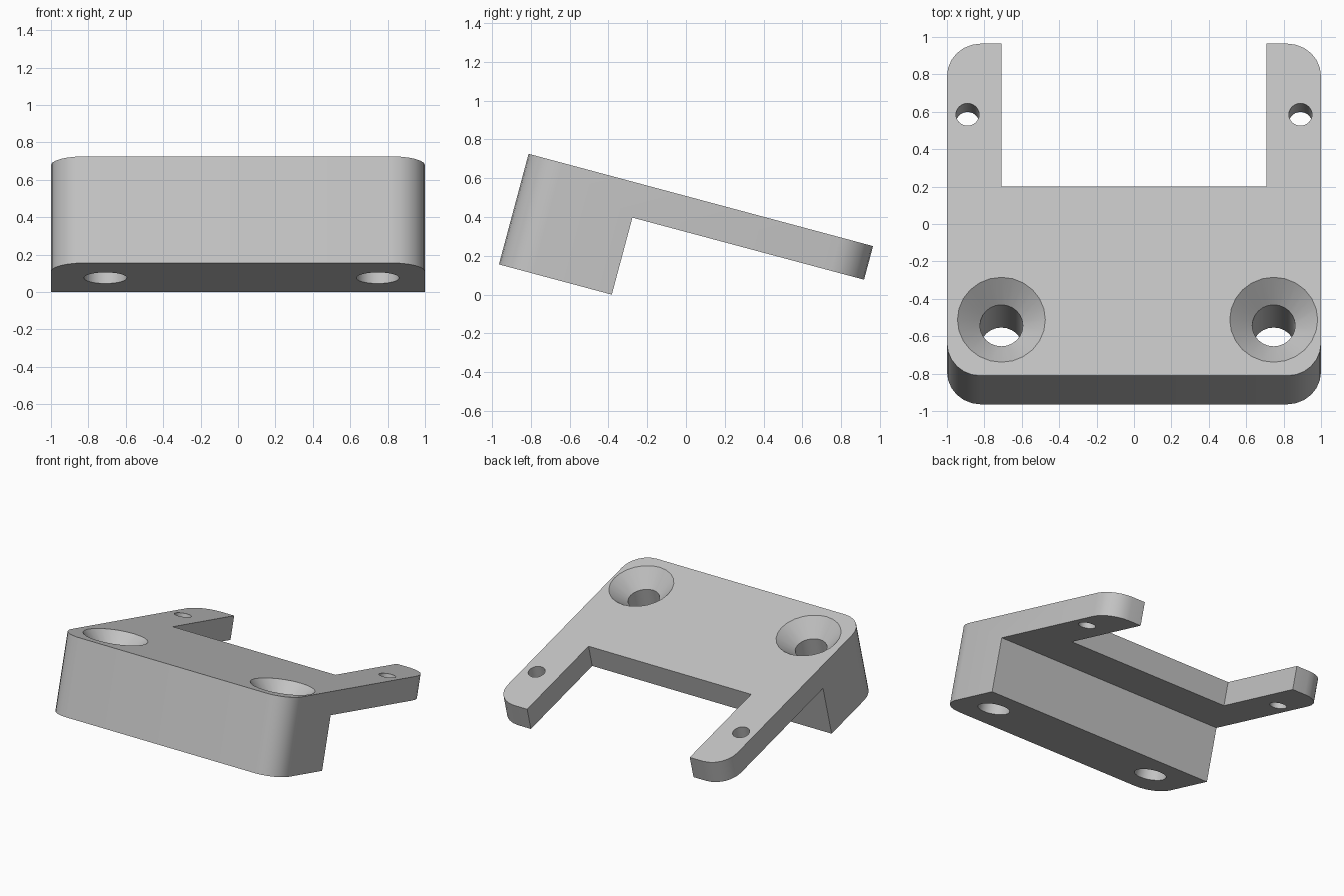
import bpy, bmesh, math
from mathutils import Matrix, Vector

if "Cube" in bpy.data.objects:
    bpy.data.objects.remove(bpy.data.objects["Cube"], do_unlink=True)

# Dimensions in the bracket's own frame: y along the plate, z = 0 on its top face
LENGTH, BLOCK_DEPTH, BLOCK_LENGTH, PLATE = 1.838, 0.59, 0.602, 0.179
CORNER, SLOT_START, SLOT_HALF = 0.18, 1.048, 0.708
TILT = math.radians(15)

grey = bpy.data.materials.new("light_grey")
grey.use_nodes = True
grey.diffuse_color = (0.55, 0.55, 0.55, 1)
grey.node_tree.nodes["Principled BSDF"].inputs["Base Color"].default_value = grey.diffuse_color


def make_object(name, bm):
    bmesh.ops.recalc_face_normals(bm, faces=bm.faces)
    mesh = bpy.data.meshes.new(name)
    bm.to_mesh(mesh)
    bm.free()
    mesh.materials.append(grey)
    obj = bpy.data.objects.new(name, mesh)
    bpy.context.collection.objects.link(obj)
    return obj


def add_cone(bm, x, y, top, bottom, r_top, r_bottom):
    bmesh.ops.create_cone(bm, cap_ends=True, segments=24, radius1=r_bottom,
                          radius2=r_top, depth=top - bottom,
                          matrix=Matrix.Translation((x, y, (top + bottom) / 2)))


def cut(target, name, bm):
    cutter = make_object(name, bm)
    cutter.hide_render = True
    mod = target.modifiers.new(name, 'BOOLEAN')
    mod.operation, mod.solver, mod.object = 'DIFFERENCE', 'EXACT', cutter
    bpy.context.view_layer.objects.active = target
    bpy.ops.object.modifier_apply(modifier=mod.name)
    bpy.data.objects.remove(cutter, do_unlink=True)


# Body: L-shaped side profile extruded across the width
bm = bmesh.new()
profile = [(0, 0), (LENGTH, 0), (LENGTH, -PLATE), (BLOCK_LENGTH, -PLATE),
           (BLOCK_LENGTH, -BLOCK_DEPTH), (0, -BLOCK_DEPTH)]
side = bm.faces.new([bm.verts.new((-1, y, z)) for y, z in profile])
ext = bmesh.ops.extrude_face_region(bm, geom=[side])
bmesh.ops.translate(bm, vec=(2, 0, 0),
                    verts=[v for v in ext["geom"] if isinstance(v, bmesh.types.BMVert)])
bmesh.ops.recalc_face_normals(bm, faces=bm.faces)

# Rounded upright edges at the front and back ends
corners = []
for e in bm.edges:
    a, b = (v.co for v in e.verts)
    if abs(a.x - b.x) < 1e-4 and abs(a.y - b.y) < 1e-4 and (a.y < 0.01 or a.y > LENGTH - 0.01):
        corners.append(e)
bmesh.ops.bevel(bm, geom=corners, offset=CORNER, offset_type='OFFSET',
                segments=6, profile=0.5, affect='EDGES')
bracket = make_object("tilted_bracket", bm)

# Slot between the two arms
bm = bmesh.new()
bmesh.ops.create_cube(bm, size=1, matrix=Matrix.Translation((0, SLOT_START + 0.5, 0))
                      @ Matrix.Diagonal((2 * SLOT_HALF, 1, 1, 1)))
cut(bracket, "slot_cutter", bm)

# Countersunk screw holes through the block, and small pin holes in the arms
for x in (-0.709, 0.747):
    bm = bmesh.new()
    add_cone(bm, x, 0.31, 0.02, -0.12, 0.255, 0.115)
    cut(bracket, "countersink_cutter", bm)
    bm = bmesh.new()
    add_cone(bm, x, 0.31, -0.05, -0.8, 0.115, 0.115)
    cut(bracket, "screw_hole_cutter", bm)
for x in (-0.89, 0.89):
    bm = bmesh.new()
    add_cone(bm, x, 1.446, 0.1, -0.4, 0.062, 0.062)
    cut(bracket, "pin_hole_cutter", bm)

# Tilt the bracket and rest it on the ground, centred
rotation = Matrix.Rotation(-TILT, 4, 'X')
bracket.data.transform(rotation)
points = [v.co for v in bracket.data.vertices]
mid_y = (min(p.y for p in points) + max(p.y for p in points)) / 2
low_z = min(p.z for p in points)
bracket.data.transform(Matrix.Translation(Vector((0, -mid_y, -low_z))))

bpy.ops.object.select_all(action='DESELECT')
bracket.select_set(True)
bpy.context.view_layer.objects.active = bracket
bpy.ops.object.shade_smooth_by_angle(angle=math.radians(30))
